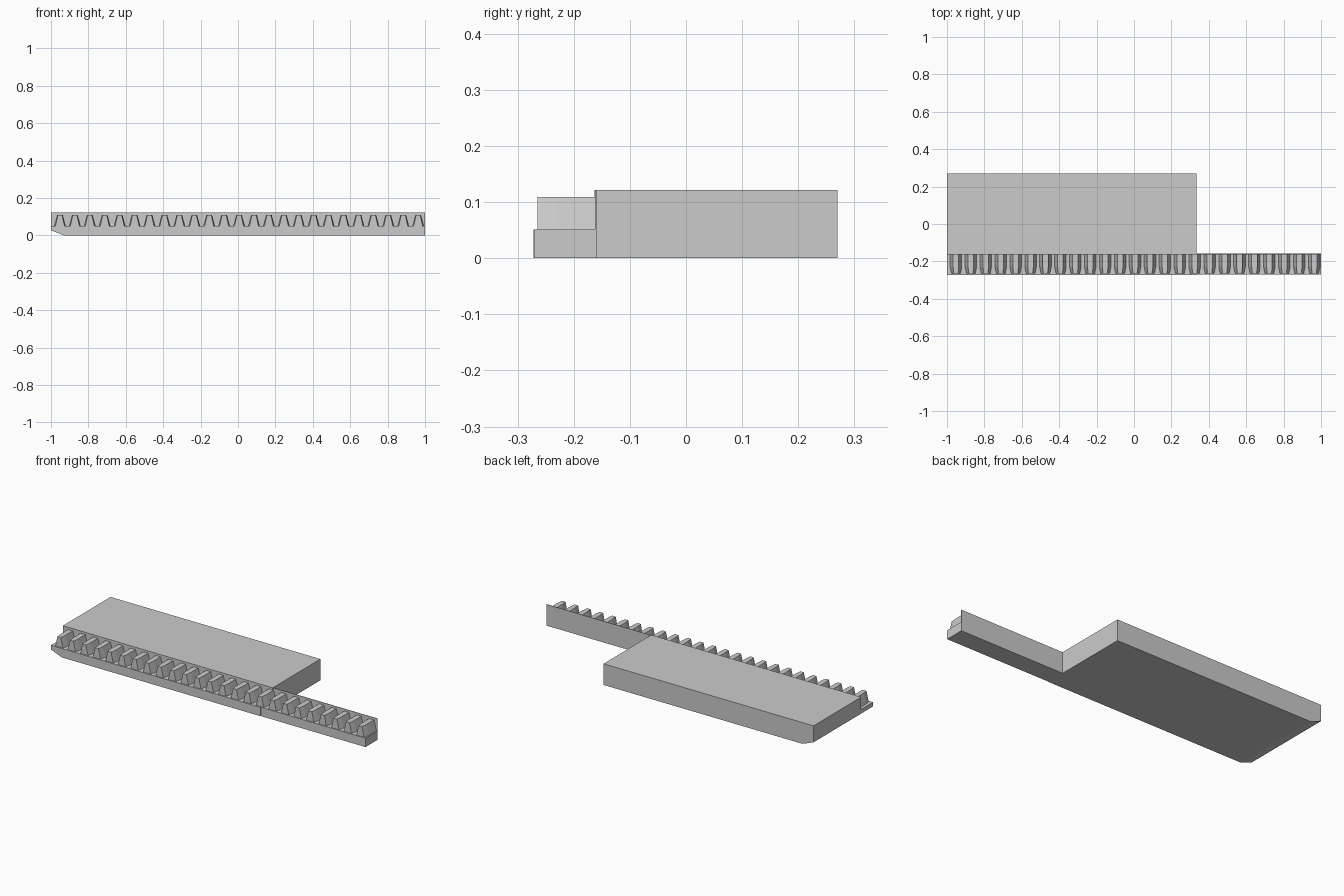
import bpy
import bmesh

cube = bpy.data.objects.get("Cube")
if cube:
    bpy.data.objects.remove(cube, do_unlink=True)

grey = bpy.data.materials.new("plain grey")
grey.use_nodes = True
color = (0.6, 0.6, 0.6, 1)
grey.diffuse_color = color
grey.node_tree.nodes["Principled BSDF"].inputs["Base Color"].default_value = color


def loft(bm, sections):
    """Join matching x-z outlines, each given with its y, into a closed solid."""
    rings = [[bm.verts.new((x, y, z)) for x, z in outline] for y, outline in sections]
    count = len(rings[0])
    for a, b in zip(rings, rings[1:]):
        for i in range(count):
            j = (i + 1) % count
            bm.faces.new((a[i], a[j], b[j], b[i]))
    bm.faces.new(rings[0])
    bm.faces.new(rings[-1][::-1])


def finish(name, bm):
    bmesh.ops.recalc_face_normals(bm, faces=bm.faces)
    mesh = bpy.data.meshes.new(name)
    bm.to_mesh(mesh)
    bm.free()
    mesh.materials.append(grey)
    obj = bpy.data.objects.new(name, mesh)
    bpy.context.collection.objects.link(obj)


def slab(name, x0, x1, y0, y1, height, chamfer=False):
    """Box standing on the ground, optionally with its lower -x edge cut off."""
    start = [(x0, 0.027), (x0 + 0.07, 0)] if chamfer else [(x0, 0)]
    outline = start + [(x1, 0), (x1, height), (x0, height)]
    bm = bmesh.new()
    loft(bm, [(y0, outline), (y1, outline)])
    finish(name, bm)


split = 0.335
base_top = 0.051
full_height = 0.122
wall_back = -0.159

# Wide plate and the ledge in front of it
slab("plate", -1, split, -0.163, 0.27, full_height, True)
slab("rack_ledge", -1, split, -0.272, -0.163, base_top, True)

# Narrow extension with its thin back wall
slab("extension_ledge", split, 1, -0.27, -0.162, base_top)
slab("extension_wall", split, 1, -0.162, wall_back, full_height)


def tooth_outline(center, base_half, top_half):
    return [(center - base_half, base_top), (center + base_half, base_top),
            (center + top_half, 0.109), (center - top_half, 0.109)]


# Row of teeth, narrowed towards the front
bm = bmesh.new()
for i in range(25):
    center = -0.952 + i * 0.0798
    wide = tooth_outline(center, 0.031, 0.015)
    narrow = tooth_outline(center, 0.024, 0.011)
    loft(bm, [(-0.162, wide), (-0.23, wide), (-0.265, narrow)])
finish("rack_teeth", bm)
